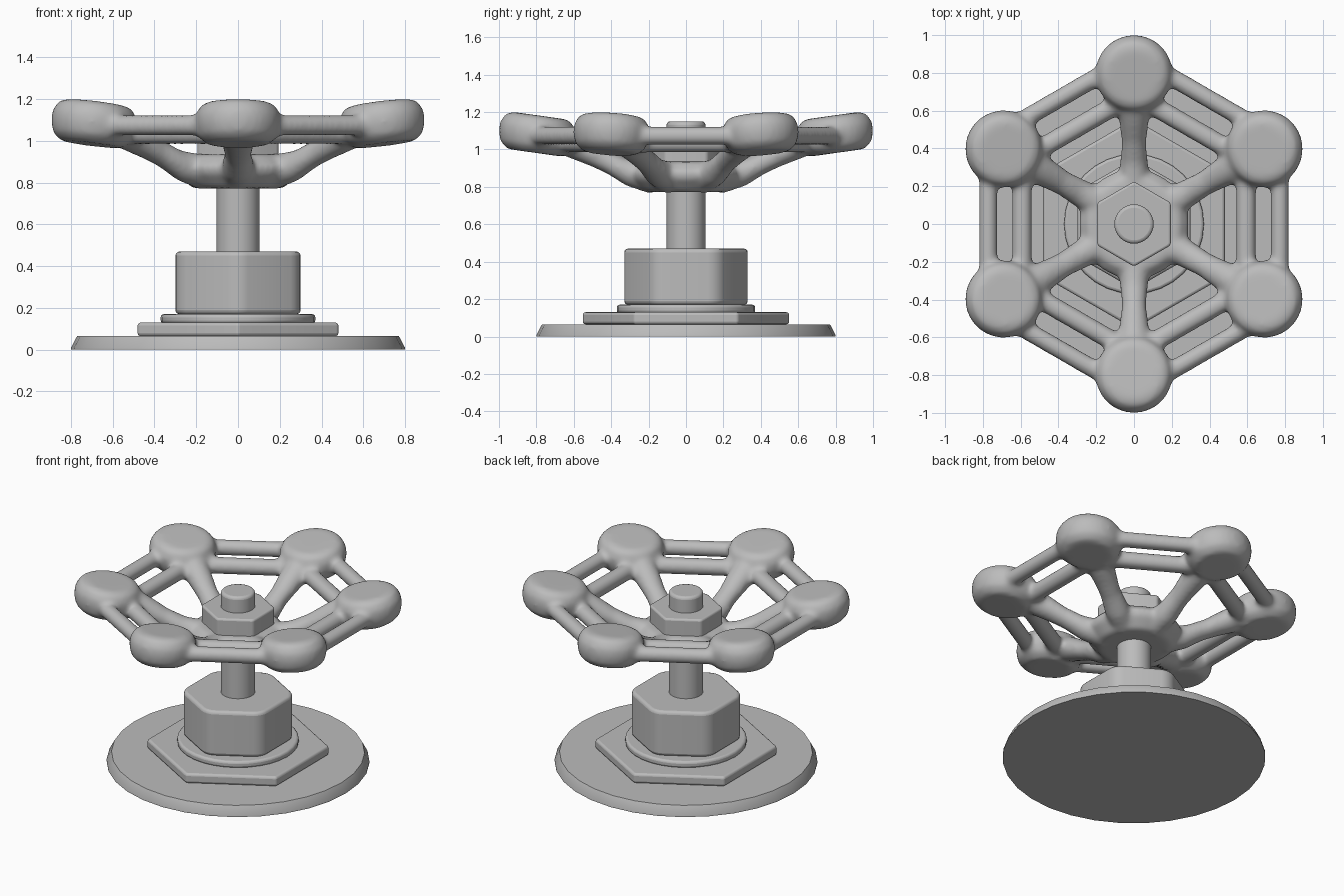
import bpy
import bmesh
from math import cos, sin, pi, radians
from mathutils import Matrix

cube = bpy.data.objects.get("Cube")
if cube:
    bpy.data.objects.remove(cube, do_unlink=True)

GREY = (0.5, 0.5, 0.5, 1.0)
metal = bpy.data.materials.new("grey metal")
metal.use_nodes = True
metal.diffuse_color = GREY
metal.node_tree.nodes["Principled BSDF"].inputs["Base Color"].default_value = GREY


def loft(bm, rings):
    """Skin closed rings of points and cap both ends."""
    rows = [[bm.verts.new(p) for p in ring] for ring in rings]
    n = len(rows[0])
    for a, b in zip(rows, rows[1:]):
        for i in range(n):
            j = (i + 1) % n
            bm.faces.new((a[i], a[j], b[j], b[i]))
    bm.faces.new(rows[0][::-1])
    bm.faces.new(rows[-1])
    return [v for row in rows for v in row]


def lathe(bm, profile, sides=32):
    """Turn (radius, z) pairs around z, with a corner on the y axis."""
    angles = [pi / 2 + 2 * pi * i / sides for i in range(sides)]
    return loft(bm, [[(r * cos(a), r * sin(a), z) for a in angles] for r, z in profile])


def bar(bm, stations, sides=16):
    """Round bar along x from (x, z, radius) stations."""
    angles = [2 * pi * i / sides for i in range(sides)]
    return loft(bm, [[(x, r * cos(a), z + r * sin(a)) for a in angles]
                     for x, z, r in stations])


def finish(name, bm):
    bmesh.ops.recalc_face_normals(bm, faces=bm.faces)
    mesh = bpy.data.meshes.new(name)
    bm.to_mesh(mesh)
    bm.free()
    mesh.materials.append(metal)
    obj = bpy.data.objects.new(name, mesh)
    bpy.context.collection.objects.link(obj)
    bpy.ops.object.select_all(action='DESELECT')
    obj.select_set(True)
    bpy.context.view_layer.objects.active = obj
    return obj


def turned(name, profile, sides=32, rim=0.0, corner=0.0):
    """Lathed part with optional rounded rims and rounded upright corners."""
    bm = bmesh.new()
    lathe(bm, profile, sides)
    if corner:
        upright = [e for e in bm.edges
                   if abs(e.verts[0].co.z - e.verts[1].co.z) > 0.01]
        bmesh.ops.bevel(bm, geom=upright, offset=corner, segments=4,
                        profile=0.5, affect='EDGES')
    obj = finish(name, bm)
    if rim:
        mod = obj.modifiers.new("rounded rim", 'BEVEL')
        mod.width, mod.segments = rim, 3
        mod.limit_method, mod.angle_limit = 'ANGLE', radians(35)
    bpy.ops.object.shade_smooth_by_angle(angle=radians(35))
    return obj


# Base, fitting and stem
turned("base_plate", [(0.8, 0), (0.8, 0.008), (0.77, 0.065)])
turned("hex_flange", [(0.555, 0.065), (0.555, 0.13)], 6, 0.015, 0.012)
turned("washer", [(0.37, 0.125), (0.37, 0.17)], 32, 0.015)
turned("body_nut", [(0.346, 0.17), (0.346, 0.47)], 6, 0.02, 0.055)
turned("stem", [(0.104, 0.45), (0.104, 1.15)], 32, 0.018)
turned("top_nut", [(0.225, 0.92), (0.225, 1.045)], 6, 0.012, 0.015)

# Handwheel: hub, spokes, rails and grips fused into one smooth casting
bm = bmesh.new()
lathe(bm, [(0.22, 0.772), (0.285, 0.84), (0.295, 0.88), (0.24, 0.935)])
grip = [(0.145, -0.1), (0.188, -0.065), (0.204, -0.01), (0.204, 0.04),
        (0.18, 0.085), (0.145, 0.1)]
spoke = [(0.2, 0.85, 0.085), (0.32, 0.88, 0.075), (0.43, 0.94, 0.066),
         (0.52, 0.99, 0.076), (0.64, 1.05, 0.09)]
for k in range(6):
    turn = Matrix.Rotation(radians(30 + 60 * k), 4, 'Z')
    place = turn @ Matrix.Translation((0.798, 0, 1.082)) @ Matrix.Rotation(radians(-8), 4, 'Y')
    bmesh.ops.transform(bm, matrix=place, verts=lathe(bm, grip))
    bmesh.ops.transform(bm, matrix=turn, verts=bar(bm, spoke))
    side = Matrix.Rotation(radians(60 * k), 4, 'Z')
    for dist, z, r in ((0.772, 1.073, 0.05), (0.593, 1.035, 0.054)):
        rail = bar(bm, [(-0.34, z, r), (0.34, z, r)])
        across = side @ Matrix.Translation((dist, 0, 0)) @ Matrix.Rotation(pi / 2, 4, 'Z')
        bmesh.ops.transform(bm, matrix=across, verts=rail)
wheel = finish("handwheel", bm)
fuse = wheel.modifiers.new("fuse", 'REMESH')
fuse.mode, fuse.voxel_size, fuse.use_smooth_shade = 'VOXEL', 0.014, True
blend = wheel.modifiers.new("blend", 'SMOOTH')
blend.factor, blend.iterations = 0.5, 14
bpy.ops.object.shade_smooth()
